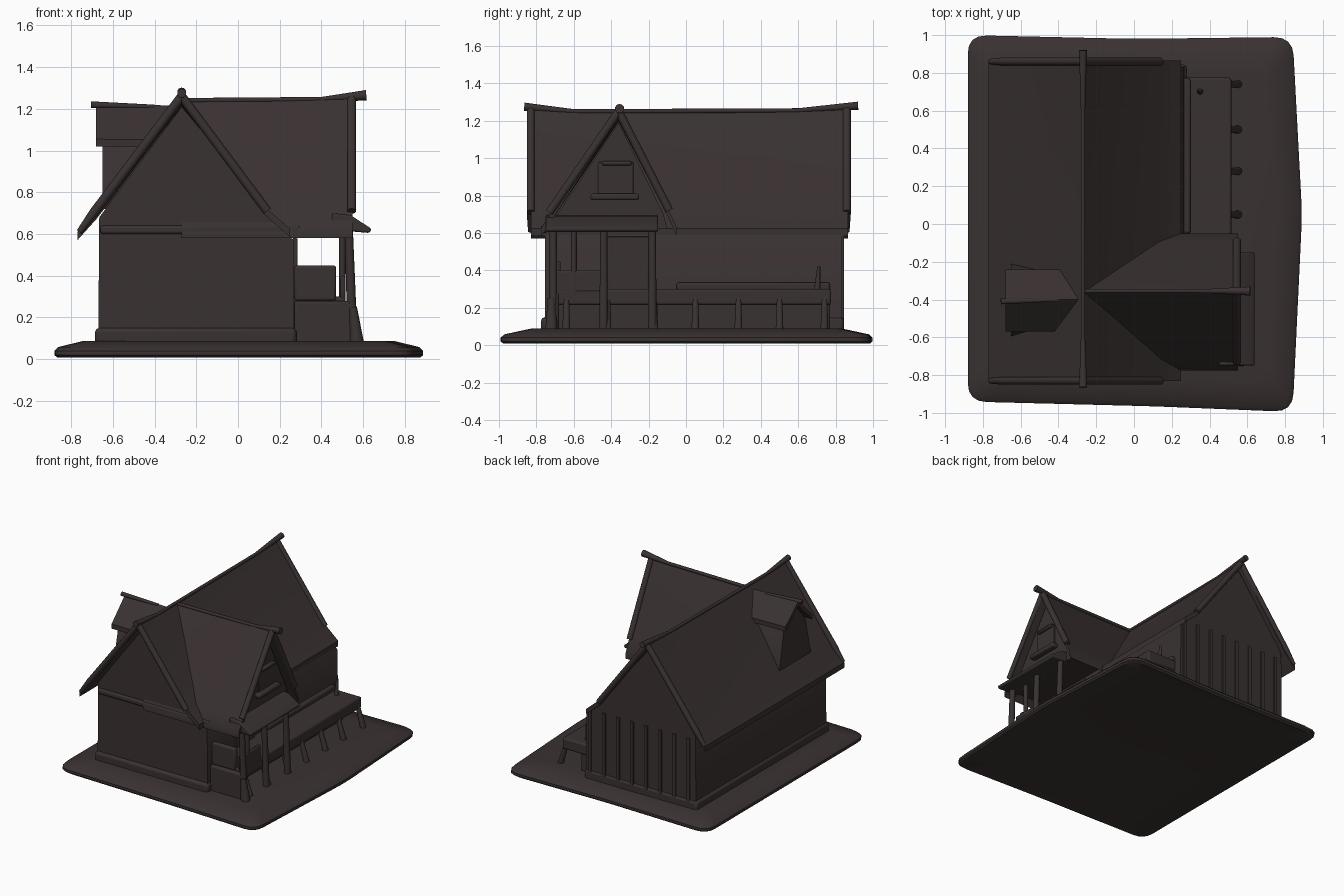
import bpy, bmesh, math
from mathutils import Vector, Matrix

if "Cube" in bpy.data.objects:
    bpy.data.objects.remove(bpy.data.objects["Cube"])

mat = bpy.data.materials.new("dark brown")
mat.diffuse_color = (0.042, 0.031, 0.031, 1)
mat.use_nodes = True
mat.node_tree.nodes["Principled BSDF"].inputs["Base Color"].default_value = mat.diffuse_color


def finish(name, bm, bevel=0.0, angle=40):
    bmesh.ops.recalc_face_normals(bm, faces=bm.faces)
    me = bpy.data.meshes.new(name)
    bm.to_mesh(me)
    bm.free()
    me.materials.append(mat)
    ob = bpy.data.objects.new(name, me)
    bpy.context.collection.objects.link(ob)
    if bevel:
        m = ob.modifiers.new("soft edges", "BEVEL")
        m.width, m.segments = bevel, 2
    bpy.ops.object.select_all(action="DESELECT")
    ob.select_set(True)
    bpy.context.view_layer.objects.active = ob
    bpy.ops.object.shade_smooth_by_angle(angle=math.radians(angle))
    return ob


def loft(name, section, axis, stations, z0=0.62, top=1.25, bevel=0.0):
    """Sweep a closed section along x or y; each station raises the ridge by dz."""
    bm = bmesh.new()
    rings = []
    for t, dz in stations:
        ring = []
        for a, z in section:
            z += dz * max(0, (z - z0) / (top - z0)) ** 2
            ring.append(bm.verts.new((a, t, z) if axis == "y" else (t, a, z)))
        rings.append(ring)
    n = len(section)
    for r, s in zip(rings, rings[1:]):
        for i in range(n):
            bm.faces.new((r[i], r[(i + 1) % n], s[(i + 1) % n], s[i]))
    bm.faces.new(rings[0])
    bm.faces.new(rings[-1])
    return finish(name, bm, bevel)


def box(name, x0, x1, y0, y1, z0, z1, bevel=0.012):
    bm = bmesh.new()
    bmesh.ops.create_cube(bm, size=1)
    for v in bm.verts:
        v.co = ((x0 + x1) / 2 + v.co.x * (x1 - x0),
                (y0 + y1) / 2 + v.co.y * (y1 - y0),
                (z0 + z1) / 2 + v.co.z * (z1 - z0))
    return finish(name, bm, bevel)


def pole(name, a, b, r1, r2=None):
    a, b = Vector(a), Vector(b)
    bm = bmesh.new()
    d = b - a
    rot = d.to_track_quat("Z", "Y").to_matrix().to_4x4()
    bmesh.ops.create_cone(bm, cap_ends=True, segments=10, radius1=r1,
                          radius2=r2 or r1, depth=d.length,
                          matrix=Matrix.Translation((a + b) / 2) @ rot)
    return finish(name, bm)


def slab(top, t):
    """Close a roof line into a thick section."""
    return top + [(a, z - t) for a, z in reversed(top)]


# Ground plate: slightly irregular rounded outline, rising towards the house
corners = [(-0.88, -0.94), (0.1, -0.965), (0.84, -0.995), (0.89, 0.05),
           (0.84, 0.99), (0.0, 0.98), (-0.88, 1.0)]
outline = []
for i, c in enumerate(corners):
    c, p, q = Vector(c), Vector(corners[i - 1]), Vector(corners[(i + 1) % 7])
    a, b = c + (p - c).normalized() * 0.1, c + (q - c).normalized() * 0.1
    for k in range(5):
        u = k / 4
        outline.append(a * (1 - u) ** 2 + c * 2 * u * (1 - u) + b * u * u)
bm = bmesh.new()
rings = []
for s, z in [(0.8, 0.03), (0.985, 0.008), (1, 0.02), (1, 0.04), (0.98, 0.058), (0.84, 0.088)]:
    rings.append([bm.verts.new((p.x * s, p.y * s, z)) for p in outline])
n = len(outline)
for r, s in zip(rings, rings[1:]):
    for i in range(n):
        bm.faces.new((r[i], r[(i + 1) % n], s[(i + 1) % n], s[i]))
bm.faces.new(rings[0])
bm.faces.new(rings[-1])
finish("ground_plate", bm)

# House body with gable ends, and plinth
loft("house_body", [(-0.67, 0.06), (0.27, 0.06), (0.265, 0.57), (-0.27, 1.21), (-0.665, 0.68)],
     "y", [(-0.755, 0), (0.835, 0)])
box("plinth", -0.685, 0.28, -0.775, 0.845, 0.06, 0.15, 0.02)
box("front_beam", -0.66, 0.3, -0.775, -0.74, 0.6, 0.64)
for i in range(8):
    x = -0.62 + i * 0.12
    box("back_batten", x, x + 0.025, 0.83, 0.845, 0.1, 0.62, 0)

# Main roof with sagging ridge
main_line = [(-0.77, 0.61), (-0.68, 0.71), (-0.27, 1.245), (0.14, 0.72), (0.25, 0.625)]
main_st = [(-0.83, 0.03), (-0.6, 0.01), (-0.3, 0), (0.2, 0), (0.6, 0.015), (0.865, 0.03)]
loft("main_roof", slab(main_line, 0.04), "y", main_st)
pole("ridge_tip_front", (-0.27, -0.6, 1.25), (-0.27, -0.865, 1.275), 0.012, 0.022)
pole("ridge_tip_back", (-0.27, 0.6, 1.255), (-0.27, 0.92, 1.28), 0.012, 0.022)
pole("main_ridge", (-0.27, -0.6, 1.25), (-0.27, 0.6, 1.255), 0.012)
for y in (-0.83, 0.86):
    pole("bargeboard_left", (-0.27, y, 1.26), (-0.69, y, 0.705), 0.022)
    pole("bargeboard_left_tail", (-0.69, y, 0.705), (-0.76, y, 0.61), 0.022, 0.015)
    pole("bargeboard_right", (-0.27, y, 1.26), (0.14, y, 0.71), 0.022)

# Cross wing over the porch
loft("wing_gable", [(-0.73, 0.62), (-0.1, 0.62), (-0.12, 0.7), (-0.36, 1.19), (-0.7, 0.68)],
     "x", [(-0.2, 0), (0.5, 0)])
wing_line = [(-0.775, 0.625), (-0.72, 0.71), (-0.36, 1.24), (-0.1, 0.74), (-0.05, 0.63)]
loft("wing_roof", slab(wing_line, 0.045), "x",
     [(-0.27, 0), (0.1, 0), (0.35, 0.01), (0.55, 0.025)])
pole("wing_ridge", (-0.27, -0.355, 1.24), (0.4, -0.355, 1.245), 0.012)
pole("wing_ridge_tip", (0.4, -0.355, 1.245), (0.615, -0.355, 1.265), 0.012, 0.025)
pole("wing_barge_front", (0.545, -0.36, 1.25), (0.545, -0.73, 0.71), 0.022)
pole("wing_barge_back", (0.545, -0.36, 1.25), (0.545, -0.09, 0.72), 0.022)

# Gable window with frame and sill
box("gable_window", 0.49, 0.508, -0.47, -0.28, 0.8, 0.98, 0.004)
box("window_sill", 0.49, 0.545, -0.51, -0.25, 0.775, 0.81)
box("window_lintel", 0.49, 0.53, -0.45, -0.29, 0.96, 0.985)

# Small canopy below the gable
loft("porch_canopy", [(0.45, 0.70), (0.54, 0.69), (0.64, 0.625), (0.63, 0.605), (0.45, 0.62)],
     "y", [(-0.75, 0), (-0.15, 0)], bevel=0.008)

# Porch deck, legs, posts and rails
box("porch_deck", 0.25, 0.515, -0.7, 0.775, 0.215, 0.3)
box("deck_back_strip", 0.25, 0.3, -0.05, 0.77, 0.29, 0.335)
box("deck_skirt", 0.25, 0.36, -0.7, 0.77, 0.06, 0.23)
for y in (-0.64, -0.42, -0.17, 0.05, 0.28, 0.5, 0.74):
    pole("deck_leg", (0.555, y, 0.07), (0.5, y, 0.25), 0.022, 0.016)
box("deck_front_panel", 0.27, 0.56, -0.73, -0.68, 0.06, 0.28)
for y in (-0.71, -0.44, -0.18):
    pole("porch_post", (0.55, y, 0.07), (0.53, y, 0.64), 0.024, 0.02)
pole("corner_post_flare", (0.57, -0.72, 0.07), (0.55, -0.72, 0.25), 0.035, 0.02)
pole("inner_post", (0.5, -0.6, 0.28), (0.5, -0.6, 0.64), 0.016)
box("front_rail", 0.27, 0.47, -0.71, -0.67, 0.28, 0.45)
box("side_rail", 0.49, 0.515, -0.7, -0.45, 0.28, 0.4)
box("porch_door", 0.26, 0.285, -0.42, -0.2, 0.29, 0.58, 0.005)
pole("end_post", (0.35, 0.7, 0.28), (0.35, 0.71, 0.42), 0.018, 0.008)

# Left dormer
loft("dormer_body", [(-0.6, 0.72), (-0.53, 1.03), (-0.4, 1.19), (-0.27, 1.08), (-0.21, 0.74)],
     "x", [(-0.65, 0), (-0.25, 0)])
loft("dormer_roof", slab([(-0.57, 1.05), (-0.4, 1.215), (-0.24, 1.08)], 0.035),
     "x", [(-0.68, 0.01), (-0.27, 0)])
pole("dormer_ridge_tip", (-0.4, -0.4, 1.21), (-0.705, -0.41, 1.22), 0.01, 0.016)
